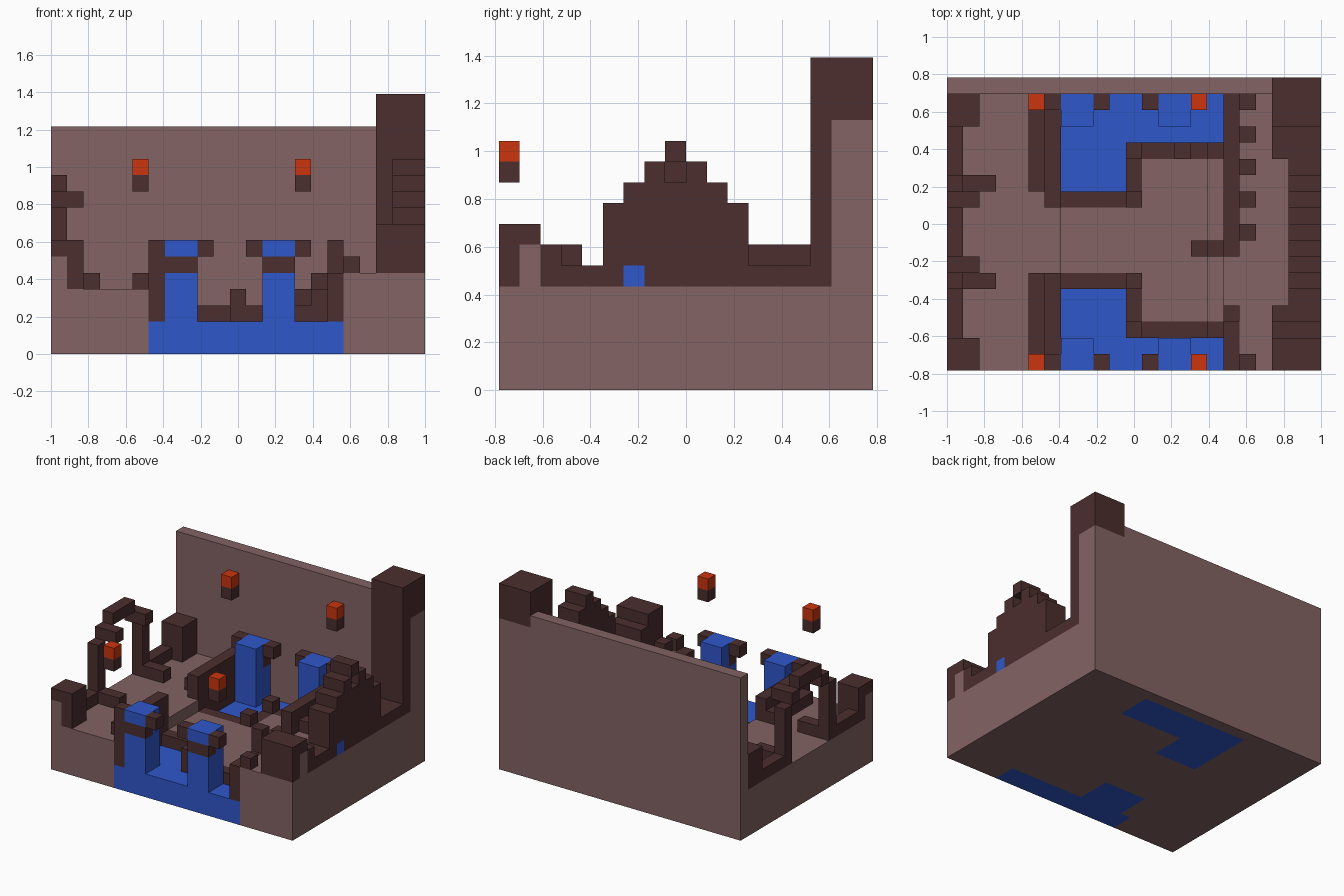
import bpy, bmesh
from mathutils import Vector

cube = bpy.data.objects.get("Cube")
if cube:
    bpy.data.objects.remove(cube, do_unlink=True)

NX, NY = 23, 18            # block counts across and deep
U = 2 / NX                 # block size


def material(name, rgb):
    lin = [((c / 255 + 0.055) / 1.055) ** 2.4 for c in rgb] + [1]
    m = bpy.data.materials.new(name)
    m.use_nodes = True
    m.diffuse_color = lin
    bsdf = m.node_tree.nodes["Principled BSDF"]
    bsdf.inputs["Base Color"].default_value = lin
    bsdf.inputs["Roughness"].default_value = 0.9
    return m


STONE = material("pale_stone", (131, 99, 99))
DARK = material("dark_stone", (76, 46, 46))
WATER = material("water_blue", (47, 87, 202))
FLAME = material("flame_orange", (202, 54, 15))

cells = {}                 # block position -> part name
part_mat = {}


def box(part, mat, x, y, z):
    """Fill a range of blocks; later parts replace earlier ones. part None clears."""
    if part:
        part_mat[part] = mat
    for i in range(*x):
        for j in range(*y):
            for k in range(*z):
                if part:
                    cells[i, j, k] = part
                else:
                    cells.pop((i, j, k), None)


# Stepped ground and back wall
for x0, x1, h in ((0, 7, 4), (7, 16, 3), (16, 17, 4), (17, 23, 5)):
    box("ground", STONE, (x0, x1), (0, 18), (0, h))
box("back_wall", STONE, (0, 23), (17, 18), (0, 14))

# Pool rims, sunk into the ground
for xr, yr in (((6, 12), (5, 6)), ((11, 12), (2, 6)), ((11, 17), (2, 3)),
               ((6, 12), (10, 11)), ((11, 12), (10, 14)), ((11, 17), (13, 14))):
    box("pool_rims", DARK, xr, yr, (2, 3))
for y in (2, 13):
    box("pool_rims", DARK, (16, 17), (y, y + 1), (2, 4))
for x, y in ((11, 5), (11, 2), (11, 10), (11, 13), (14, 13)):
    box("rim_posts", DARK, (x, x + 1), (y, y + 1), (3, 4))

# Pools: clear the ground above the surface, then fill with water
for part, areas in (("front_pool", (((6, 18), (0, 2)), ((7, 11), (2, 5)))),
                    ("back_pool", (((7, 17), (14, 17)), ((7, 11), (11, 14))))):
    for xr, yr in areas:
        box(None, None, xr, yr, (0, 6))
        box(part, WATER, xr, yr, (0, 2))

# Low walls on both sides of the pools
for y0, y1 in ((0, 6), (10, 17)):
    box("left_pool_wall", DARK, (6, 7), (y0, y1), (2, 6))
for y0, y1 in ((1, 6), (11, 17)):
    box("left_wall_footing", DARK, (5, 6), (y0, y1), (4, 5))
box("right_pool_wall", DARK, (17, 18), (0, 4), (2, 5))
box("right_pool_wall", DARK, (17, 18), (3, 4), (5, 7))
box("right_pool_wall", DARK, (17, 18), (14, 17), (2, 5))
box("right_pool_wall", DARK, (17, 18), (7, 17), (5, 7))
for y in (0, 8, 10, 12, 14, 16):
    box("buttresses", DARK, (18, 19), (y, y + 1), (5, 6))
for x, z in ((15, 3), (16, 4)):
    box("stair_rail", DARK, (x, x + 1), (7, 8), (z, z + 1))

# Water columns with dark collars and side blocks; floating torches
for y0, face in ((0, 0), (15, 16)):
    for x in (7, 13):
        box("water_columns", WATER, (x, x + 2), (y0, y0 + 2), (2, 7))
        box("column_collars", DARK, (x, x + 2), (face, face + 1), (5, 6))
        for side in (x - 1, x + 2):
            box("column_arms", DARK, (side, side + 1), (face, face + 1), (6, 7))
    for x in (5, 15):
        box("torch_handles", DARK, (x, x + 1), (face, face + 1), (10, 11))
        box("torch_flames", FLAME, (x, x + 1), (face, face + 1), (11, 12))

# Left parapet with corner blocks
box("left_parapet", DARK, (0, 1), (0, 5), (4, 5))
box("left_parapet", DARK, (0, 1), (12, 17), (4, 5))
for y in (0, 15):
    box("left_corner_blocks", DARK, (0, 2), (y, y + 2), (4, 7))
box("corner_facing", STONE, (0, 1), (0, 1), (4, 6))

# Left gate arch
for y in (5, 11):
    box("gate_arch", DARK, (0, 1), (y, y + 1), (4, 9))
    box("gate_feet", DARK, (1, 3), (y, y + 1), (4, 5))
for y in (6, 10):
    box("gate_arch", DARK, (0, 2), (y, y + 1), (9, 10))
box("gate_arch", DARK, (0, 1), (7, 10), (10, 11))

# Right parapet, front block and stepped gable
box("right_parapet", DARK, (21, 23), (2, 16), (5, 6))
box("right_parapet", DARK, (20, 21), (13, 15), (5, 6))
box("right_front_block", DARK, (20, 23), (0, 2), (5, 8))
box("right_front_block", DARK, (20, 23), (2, 3), (5, 7))
box("right_front_block", DARK, (20, 21), (3, 4), (5, 6))
box("block_facing", STONE, (22, 23), (1, 2), (5, 7))
for n, (y0, y1) in enumerate(((5, 12), (6, 11), (7, 10), (8, 9))):
    box("stepped_gable", DARK, (21, 23), (y0, y1), (5, 9 + n))
box(None, None, (22, 23), (8, 9), (10, 11))
box("spout", WATER, (22, 23), (6, 7), (5, 6))

# Corner tower with pale outer facing
box("corner_tower", DARK, (20, 23), (15, 18), (5, 16))
box("tower_facing", STONE, (22, 23), (16, 18), (0, 13))
box("tower_facing", STONE, (20, 23), (17, 18), (0, 13))

# Build one mesh per part, keeping only exposed faces
SIDES = {
    (1, 0, 0): ((1, 0, 0), (1, 1, 0), (1, 1, 1), (1, 0, 1)),
    (-1, 0, 0): ((0, 0, 0), (0, 0, 1), (0, 1, 1), (0, 1, 0)),
    (0, 1, 0): ((0, 1, 0), (0, 1, 1), (1, 1, 1), (1, 1, 0)),
    (0, -1, 0): ((0, 0, 0), (1, 0, 0), (1, 0, 1), (0, 0, 1)),
    (0, 0, 1): ((0, 0, 1), (1, 0, 1), (1, 1, 1), (0, 1, 1)),
    (0, 0, -1): ((0, 0, 0), (0, 1, 0), (1, 1, 0), (1, 0, 0)),
}
ORIGIN = Vector((-NX / 2, -NY / 2, 0))

for part, mat in part_mat.items():
    bm = bmesh.new()
    for cell, owner in cells.items():
        if owner != part:
            continue
        for d, corners in SIDES.items():
            if tuple(a + b for a, b in zip(cell, d)) not in cells:
                bm.faces.new([bm.verts.new((Vector(cell) + Vector(c) + ORIGIN) * U)
                              for c in corners])
    if not bm.faces:
        bm.free()
        continue
    bmesh.ops.remove_doubles(bm, verts=bm.verts, dist=U * 0.01)
    bmesh.ops.dissolve_limit(bm, angle_limit=0.01, verts=bm.verts, edges=bm.edges)
    mesh = bpy.data.meshes.new(part)
    bm.to_mesh(mesh)
    bm.free()
    mesh.materials.append(mat)
    bpy.context.collection.objects.link(bpy.data.objects.new(part, mesh))
